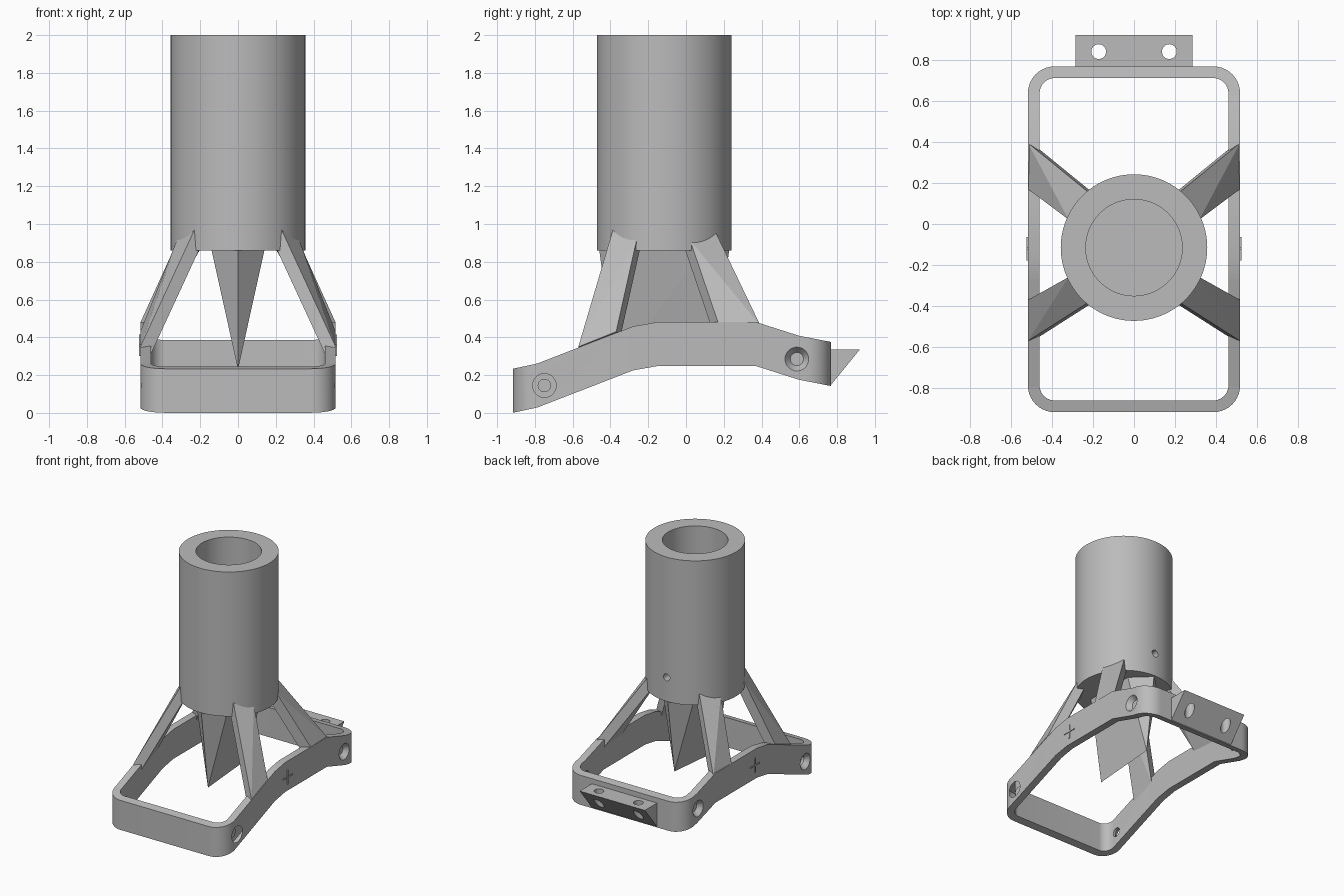
import bpy, bmesh
from math import pi, cos, sin, radians
from mathutils import Vector, Matrix

if "Cube" in bpy.data.objects:
    bpy.data.objects.remove(bpy.data.objects["Cube"])

grey = bpy.data.materials.new("plain_grey")
grey.use_nodes = True
grey.diffuse_color = (0.5, 0.5, 0.5, 1)
grey.node_tree.nodes["Principled BSDF"].inputs["Base Color"].default_value = (0.5, 0.5, 0.5, 1)

AXIS_Y = -0.115


def finish(name, bm):
    bmesh.ops.recalc_face_normals(bm, faces=bm.faces)
    mesh = bpy.data.meshes.new(name)
    bm.to_mesh(mesh)
    bm.free()
    obj = bpy.data.objects.new(name, mesh)
    bpy.context.collection.objects.link(obj)
    mesh.materials.append(grey)
    return obj


def hull(name, points):
    bm = bmesh.new()
    for p in points:
        bm.verts.new(p)
    bmesh.ops.convex_hull(bm, input=bm.verts)
    bmesh.ops.dissolve_limit(bm, angle_limit=radians(0.5), verts=bm.verts, edges=bm.edges)
    return finish(name, bm)


def rod(name, start, end, r1, r2=None, segments=32):
    """Cylinder or cone running between two points."""
    start, end = Vector(start), Vector(end)
    d = end - start
    turn = d.to_track_quat('Z', 'Y').to_matrix().to_4x4()
    bm = bmesh.new()
    bmesh.ops.create_cone(bm, cap_ends=True, segments=segments, radius1=r1,
                          radius2=r1 if r2 is None else r2, depth=d.length,
                          matrix=Matrix.Translation((start + end) / 2) @ turn)
    return finish(name, bm)


def activate(obj):
    bpy.ops.object.select_all(action='DESELECT')
    obj.select_set(True)
    bpy.context.view_layer.objects.active = obj


def cut(obj, cutter):
    cutter.hide_render = True
    activate(obj)
    mod = obj.modifiers.new("cut", 'BOOLEAN')
    mod.operation, mod.solver, mod.object = 'DIFFERENCE', 'EXACT', cutter
    bpy.ops.object.modifier_apply(modifier=mod.name)
    bpy.data.objects.remove(cutter)


def smooth(obj):
    activate(obj)
    bpy.ops.object.shade_smooth_by_angle(angle=radians(25))


# Thick tube with a blind bore and a small vent hole at the back
tube = rod("tube", (0, AXIS_Y, 0.86), (0, AXIS_Y, 2), 0.357, segments=96)
cut(tube, rod("bore", (0, AXIS_Y, 0.95), (0, AXIS_Y, 2.2), 0.235, segments=96))
cut(tube, rod("vent", (0, AXIS_Y + 0.15, 1.05), (0, 0.4, 1.05), 0.028))
smooth(tube)

# Bent frame: rounded rectangle in plan, its height following a side profile
PROFILE = [(-0.92, 0.0), (-0.78, 0.03), (-0.28, 0.225), (-0.15, 0.248),
           (0.37, 0.248), (0.60, 0.175), (0.77, 0.142)]
WALL, HEIGHT, CORNER = 0.057, 0.233, 0.13
HALF, FRONT, BACK = 0.517, -0.917, 0.768


def base_z(y):
    for (y0, z0), (y1, z1) in zip(PROFILE, PROFILE[1:]):
        if y <= y1:
            return z0 + (z1 - z0) * (y - y0) / (y1 - y0)
    return PROFILE[-1][1]


# Pairs of outer and inner plan points, going round the right half then the left
half = []
for cy, a0 in ((FRONT + CORNER, -pi / 2), (BACK - CORNER, 0)):
    for i in range(11):
        a = a0 + i * pi / 20
        centre = Vector((HALF - CORNER, cy))
        out = Vector((cos(a), sin(a)))
        half.append((centre + out * CORNER, centre + out * (CORNER - WALL)))
    if a0 < 0:
        for y, _ in PROFILE[2:-1]:
            half.append((Vector((HALF, y)), Vector((HALF - WALL, y))))
flip = lambda v: Vector((-v.x, v.y))
loop = half + [(flip(o), flip(i)) for o, i in reversed(half)]

bm = bmesh.new()
rings = []
for o, i in loop:
    rings.append([bm.verts.new((p.x, p.y, base_z(p.y) + h))
                  for p, h in ((o, 0), (o, HEIGHT), (i, HEIGHT), (i, 0))])
for n, a in enumerate(rings):
    b = rings[(n + 1) % len(rings)]
    for k in range(4):
        m = (k + 1) % 4
        bm.faces.new((a[k], a[m], b[m], b[k]))
frame = finish("frame", bm)

# Countersunk screw holes in both frame sides
for y, z in ((-0.75, 0.145), (0.587, 0.285)):
    cut(frame, rod("screw_hole", (-1, y, z), (1, y, z), 0.035))
    for s in (-1, 1):
        cut(frame, rod("countersink", (s * 0.53, y, z), (s * 0.48, y, z), 0.073, 0.035))
smooth(frame)

# Struts from tube to frame: outer face as top and bottom edge points
STRUTS = {
    "front": [((0.235, -0.39, 0.96), (0.52, -0.57, 0.35)),
              ((0.33, -0.265, 0.90), (0.52, -0.37, 0.43))],
    "back": [((0.235, 0.165, 0.94), (0.52, 0.395, 0.46)),
             ((0.33, 0.03, 0.89), (0.52, 0.17, 0.478))],
}
for place, edges in STRUTS.items():
    inward = Vector((-0.055, 0.02 if place == "front" else -0.03, -0.04))
    for side, s in (("left", 1), ("right", -1)):
        points = []
        for top, foot in edges:
            top, foot = Vector(top), Vector(foot)
            top += (top - foot) * 0.06
            foot.x -= 0.003
            for p in (top, foot, top + inward, foot + inward):
                points.append((p.x * s, p.y, p.z))
        hull(f"{place}_{side}_strut", points)

# Pointed keel hanging under the tube
keel = [(0, AXIS_Y - 0.26, 0.23), (0, AXIS_Y + 0.26, 0.27)]
for e in (-1, 1):
    keel.append((0, AXIS_Y + e * 0.345, 0.87))
    keel += [(s * 0.142, AXIS_Y + e * 0.21, 0.87) for s in (-1, 1)]
hull("keel", keel)

# Wedge bracket at the back with two vertical holes
bracket = hull("bracket", [(x, y, z) for x in (-0.285, 0.285)
                           for y, z in ((0.755, 0.335), (0.92, 0.335), (0.765, 0.145), (0.755, 0.145))])
for x in (-0.172, 0.172):
    cut(bracket, rod("bracket_hole", (x, 0.84, 0), (x, 0.84, 0.6), 0.036))

# Thin raised cross marks on the frame sides
for side, s in (("left", 1), ("right", -1)):
    for label, dy, dz in (("bar", 0.057, 0.005), ("post", 0.005, 0.057)):
        hull(f"{side}_cross_{label}", [(s * x, -0.12 + y, 0.357 + z) for x in (0.515, 0.523)
                                       for y in (-dy, dy) for z in (-dz, dz)])
